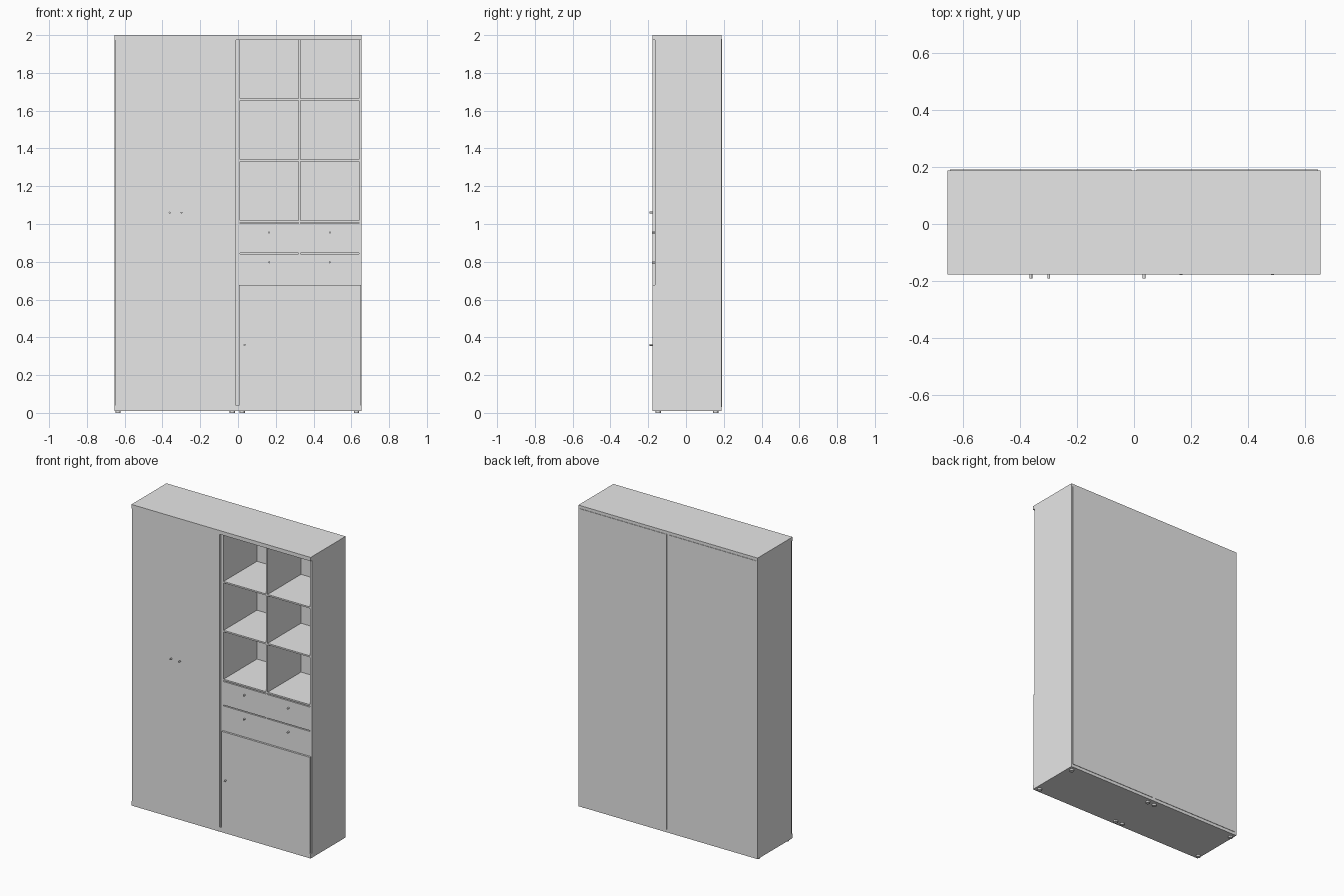
import bpy
from math import radians

if "Cube" in bpy.data.objects:
    bpy.data.objects.remove(bpy.data.objects["Cube"], do_unlink=True)

grey = bpy.data.materials.new("light grey")
grey.use_nodes = True
grey.diffuse_color = (0.8, 0.8, 0.8, 1)
grey.node_tree.nodes["Principled BSDF"].inputs["Base Color"].default_value = (0.8, 0.8, 0.8, 1)


def box(name, x, y, z):
    """Box spanning the given (low, high) ranges."""
    spans = (x, y, z)
    bpy.ops.mesh.primitive_cube_add(size=1, location=[(a + b) / 2 for a, b in spans])
    ob = bpy.context.object
    ob.name = name
    ob.scale = [b - a for a, b in spans]
    bpy.ops.object.transform_apply(location=False, rotation=False, scale=True)
    ob.data.materials.append(grey)
    return ob


def cylinder(name, radius, depth, location, tilt=0):
    bpy.ops.mesh.primitive_cylinder_add(vertices=16, radius=radius, depth=depth,
                                        location=location, rotation=(tilt, 0, 0))
    ob = bpy.context.object
    ob.name = name
    ob.data.materials.append(grey)
    bpy.ops.object.shade_smooth_by_angle(angle=radians(40))


def knob(name, x, z, face):
    cylinder(name, 0.005, 0.015, (x, face - 0.0075, z), radians(90))


W = 0.655                      # half width
FRONT, INNER, BACK = -0.177, -0.164, 0.188
LOW, HIGH = 0.04, 1.975        # inside of base and top
FLOOR = 0.01

# Carcass
box("top_panel", (-W, W), (FRONT, BACK), (HIGH, 2.0))
box("base_panel", (-W, W), (FRONT, BACK), (FLOOR, LOW))
panels = {"right_side": (-W, -0.645), "left_side": (0.645, W),
          "centre_panel_right": (-0.01, -0.001), "centre_panel_left": (-0.001, 0.01)}
for name, x in panels.items():
    box(name, x, (INNER, BACK), (LOW, HIGH))
for name, x in {"back_right": (-0.645, -0.008), "back_left": (0.008, 0.645)}.items():
    box(name, x, (BACK - 0.004, 0.191), (0.03, 1.98))

# Tall wardrobe doors
for name, x in {"tall_door_right": (-0.65, -0.33), "tall_door_left": (-0.33, -0.01)}.items():
    box(name, x, (FRONT, INNER), (LOW, HIGH))
for x in (-0.362, -0.299):
    knob("tall_door_knob", x, 1.06, FRONT)

# Open compartments
columns = ((0.01, 0.32), (0.332, 0.64))
box("shelf_divider", (0.32, 0.332), (INNER, BACK - 0.004), (0.68, HIGH))
box("shelf_liner", (0.64, 0.645), (INNER, BACK - 0.004), (0.68, HIGH))
for z in (1.008, 1.331, 1.654):
    for x in columns:
        box("shelf", x, (INNER, BACK - 0.004), (z, z + 0.01))

# Drawers, with a thin shadow gap above each one
for x in columns:
    for low, high, knob_z in ((0.68, 0.841, 0.797), (0.847, 1.002, 0.955)):
        box("drawer", x, (INNER, 0.15), (low, high))
        knob("drawer_knob", sum(x) / 2, knob_z, INNER)

# Lower cupboard
box("cupboard_top", (0.01, 0.645), (INNER, BACK - 0.004), (0.67, 0.68))
box("cupboard_door", (0.005, 0.65), (FRONT, INNER), (LOW, 0.677))
knob("cupboard_knob", 0.035, 0.36, FRONT)

# Feet
for x in (-0.635, -0.03, 0.022, 0.627):
    for y in (-0.147, 0.157):
        cylinder("foot", 0.014, FLOOR, (x, y, FLOOR / 2))
